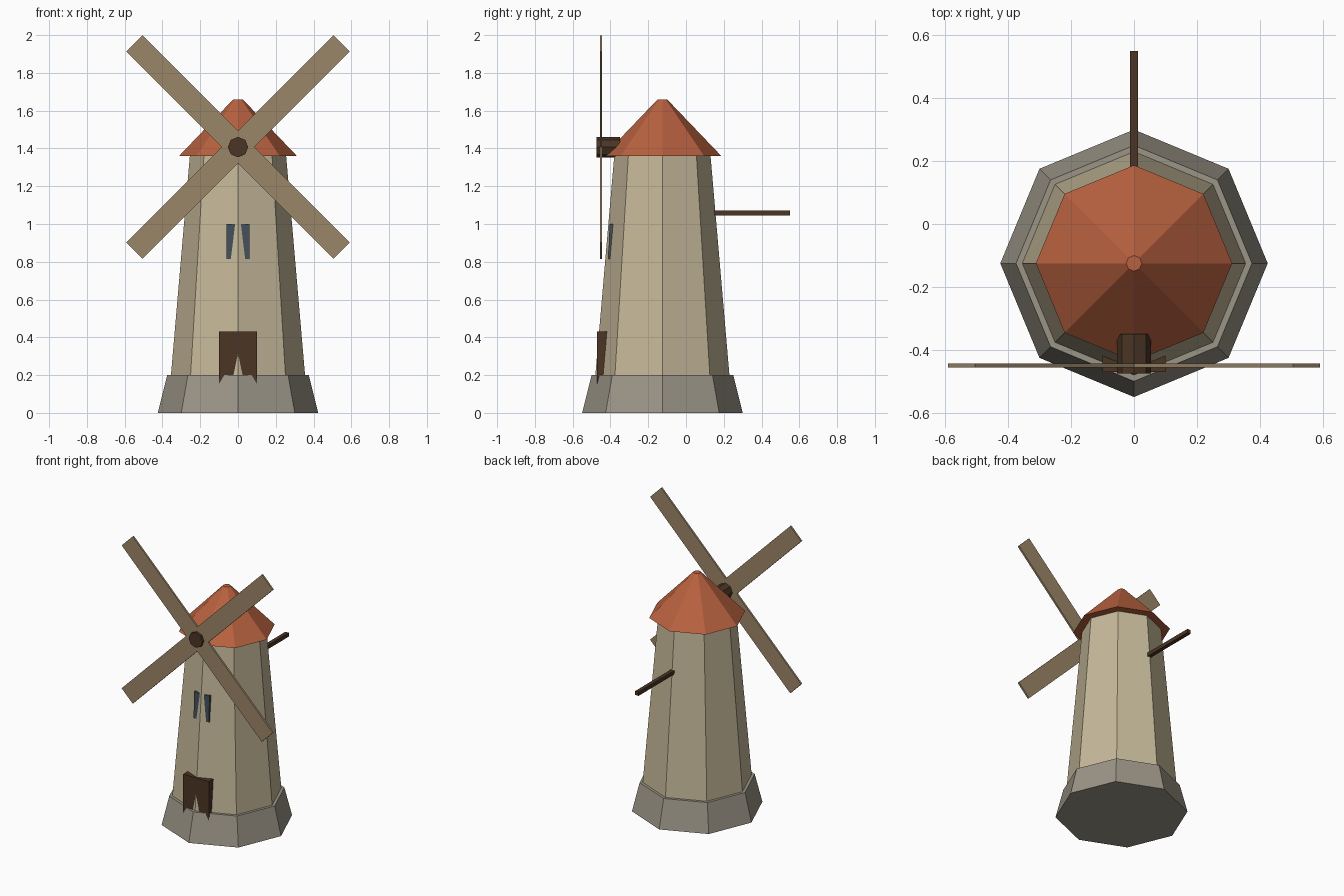
import bpy, bmesh
from math import radians, pi
from mathutils import Matrix

if "Cube" in bpy.data.objects:
    bpy.data.objects.remove(bpy.data.objects["Cube"])

CY = -0.125  # tower axis


def material(name, rgb):
    m = bpy.data.materials.new(name)
    m.diffuse_color = (*rgb, 1)
    m.use_nodes = True
    m.node_tree.nodes["Principled BSDF"].inputs["Base Color"].default_value = m.diffuse_color
    return m


stone = material("stone", (0.33, 0.30, 0.24))
plaster = material("plaster", (0.56, 0.48, 0.32))
tile = material("tile", (0.48, 0.12, 0.05))
wood = material("wood", (0.33, 0.24, 0.14))
dark_wood = material("dark_wood", (0.07, 0.035, 0.018))
glass = material("glass", (0.06, 0.08, 0.10))


def add(name, bm, mat, matrix):
    bm.transform(matrix)
    me = bpy.data.meshes.new(name)
    bm.to_mesh(me)
    bm.free()
    me.materials.append(mat)
    ob = bpy.data.objects.new(name, me)
    bpy.context.collection.objects.link(ob)
    return ob


def octagon(name, r1, r2, z1, z2, mat):
    bm = bmesh.new()
    bmesh.ops.create_cone(bm, cap_ends=True, segments=8,
                          radius1=r1, radius2=r2, depth=z2 - z1)
    return add(name, bm, mat, Matrix.Translation((0, CY, (z1 + z2) / 2)))


def box(name, size, loc, mat, rot=Matrix()):
    bm = bmesh.new()
    bmesh.ops.create_cube(bm, size=1)
    return add(name, bm, mat, Matrix.Translation(loc) @ rot @ Matrix.Diagonal((*size, 1)))


# Tapered octagonal body
octagon("stone_base", 0.425, 0.375, 0, 0.2, stone)
octagon("tower", 0.355, 0.255, 0.2, 1.36, plaster)
octagon("roof_cap", 0.312, 0.025, 1.36, 1.66, tile)

# Hub facing the front
bm = bmesh.new()
bmesh.ops.create_cone(bm, cap_ends=True, segments=8, radius1=0.054,
                      radius2=0.054, depth=0.125)
add("hub", bm, dark_wood,
    Matrix.Translation((0, -0.4125, 1.407)) @ Matrix.Rotation(pi / 2, 4, 'X'))

# Four sails, each running out from the hub centre
for i in range(4):
    turn = Matrix.Rotation(radians(45 + 90 * i), 4, 'Y')
    box(f"sail_{i + 1}", (0.776, 0.013, 0.122), (0, -0.45, 1.407), wood,
        turn @ Matrix.Translation((0.388, 0, 0)))

# Door and window slabs set into the front corner
box("door", (0.2, 0.08, 0.28), (0, -0.43, 0.29), dark_wood)
box("window", (0.12, 0.04, 0.185), (0, -0.388, 0.907), glass,
    Matrix.Rotation(-0.035, 4, 'X'))

# Tail pole at the back
box("tail_pole", (0.027, 0.45, 0.027), (0, 0.325, 1.058), dark_wood)
